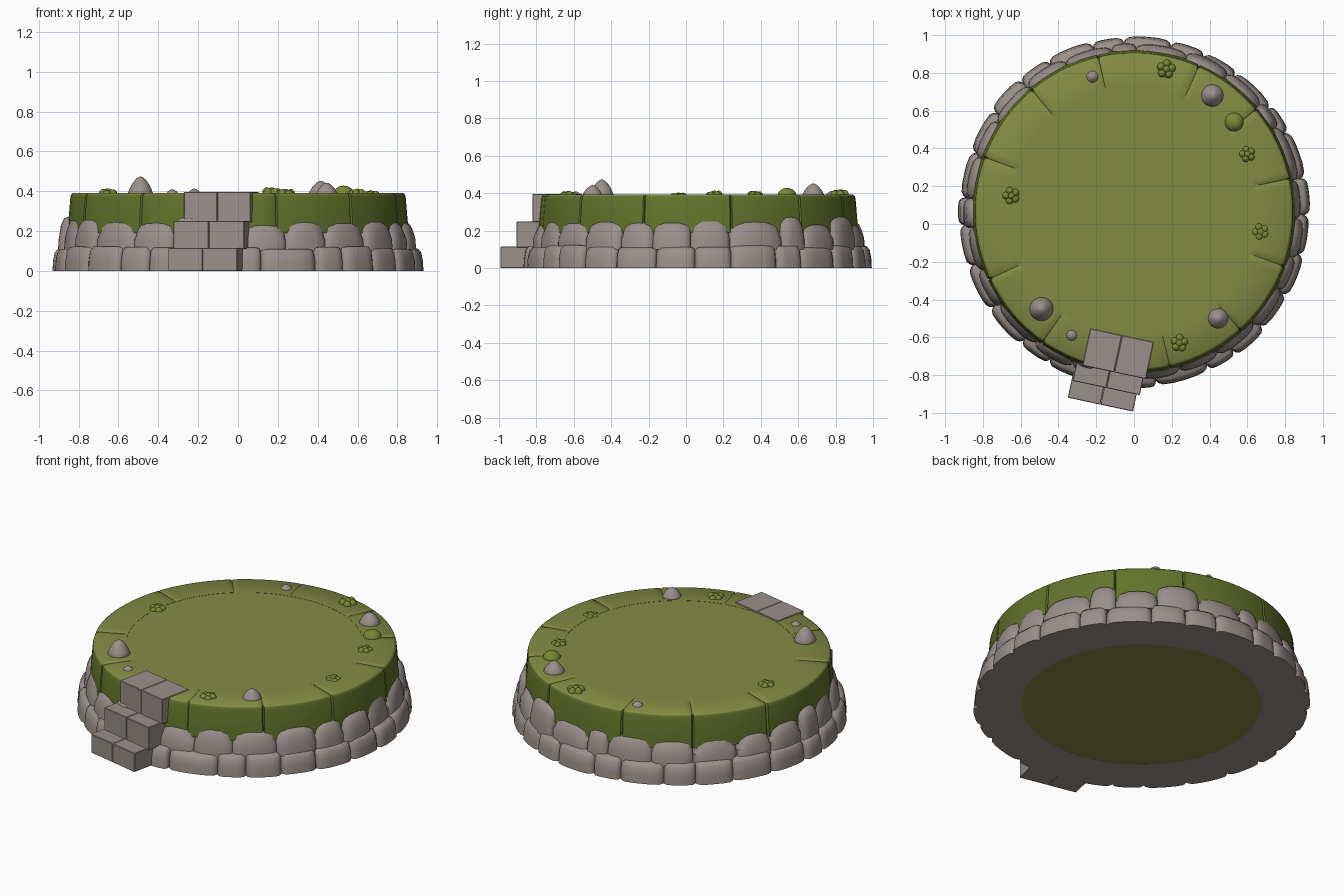
import bpy, bmesh, math, random
from mathutils import Matrix, Vector

if "Cube" in bpy.data.objects:
    bpy.data.objects.remove(bpy.data.objects["Cube"])

random.seed(7)
CX, CY = 0.0, 0.065


def material(name, rgb):
    m = bpy.data.materials.new(name)
    m.diffuse_color = (*rgb, 1)
    m.use_nodes = True
    m.node_tree.nodes["Principled BSDF"].inputs["Base Color"].default_value = m.diffuse_color
    return m


STONE = material("grey stone", (0.32, 0.28, 0.26))
GRASS = material("olive grass", (0.225, 0.26, 0.057))
EDGE = material("dark grass edge", (0.125, 0.17, 0.024))
BUSH = material("bush green", (0.19, 0.25, 0.035))


def finish(bm, name, mats, angle=40):
    bmesh.ops.recalc_face_normals(bm, faces=bm.faces)
    me = bpy.data.meshes.new(name)
    bm.to_mesh(me)
    bm.free()
    for m in mats:
        me.materials.append(m)
    for p in me.polygons:
        p.use_smooth = True
    me.set_sharp_from_angle(angle=math.radians(angle))
    ob = bpy.data.objects.new(name, me)
    bpy.context.collection.objects.link(ob)
    return ob


def block(bm, a0, a1, section, steps):
    """Loft a curved block; section(t) gives (radius, z) points."""
    rings = []
    for t in steps:
        a = a0 + (a1 - a0) * t
        rings.append([bm.verts.new((CX + r * math.cos(a), CY + r * math.sin(a), z))
                      for r, z in section(t)])
    n = len(rings[0])
    for p, q in zip(rings, rings[1:]):
        for i in range(n):
            bm.faces.new((p[i], p[(i + 1) % n], q[(i + 1) % n], q[i]))
    bm.faces.new(rings[0])
    bm.faces.new(rings[-1])


def uneven_angles(count, jitter):
    step = math.tau / count
    cuts = [(i + random.uniform(-jitter, jitter)) * step for i in range(count)]
    return list(zip(cuts, cuts[1:] + [cuts[0] + math.tau]))


STEPS = (0, 0.04, 0.12, 0.3, 0.5, 0.7, 0.88, 0.96, 1)

# lower course of stones
bm = bmesh.new()
for a0, a1 in uneven_angles(27, 0.22):
    ro = random.uniform(0.917, 0.932)
    zt = random.uniform(0.11, 0.125)

    def lower(t):
        e = abs(2 * t - 1) ** 8
        r = ro - 0.028 * e
        z = zt - 0.012 * e
        return [(0.665, 0), (r + 0.003, 0), (r, 0.05), (r - 0.008, z - 0.02),
                (r - 0.025, z), (0.8, z)]
    block(bm, a0, a1, lower, STEPS)
finish(bm, "lower_stones", [STONE], 50)

# upper course of domed stones
bm = bmesh.new()
for a0, a1 in uneven_angles(25, 0.25):
    ro = random.uniform(0.883, 0.905)
    zt = random.choice((0.235, 0.245, 0.25, 0.26, 0.275))
    drop = random.uniform(0.02, 0.04)

    def upper(t):
        u = abs(2 * t - 1)
        r = ro - 0.024 * u ** 6
        z = zt - drop * u ** 3
        return [(0.78, 0.1), (r, 0.1), (r - 0.004, 0.16), (r - 0.015, z - 0.045),
                (r - 0.03, z - 0.012), (0.845, z), (0.78, z)]
    block(bm, a0, a1, upper, STEPS)
finish(bm, "upper_stones", [STONE], 50)

# grass rim made of large blocks, darker on the side
bm = bmesh.new()
cuts = [math.radians(d) for d in (-48, -20, 12, 40, 66, 103, 130, 160, 205, 235, 283, 312)]
for a0, a1 in zip(cuts, cuts[1:]):
    def rim(t):
        e = 1 if t in (0, 1) else 0
        r = 0.842 - 0.008 * e
        z = 0.392 - 0.004 * e
        return [(0.655, 0.19), (r + 0.014, 0.19), (r + 0.01, 0.25), (r, 0.37),
                (r - 0.004, z - 0.008), (r - 0.014, z), (0.655, z)]
    block(bm, a0, a1, rim, [0, 0.015] + [i / 10 for i in range(1, 10)] + [0.985, 1])
bmesh.ops.recalc_face_normals(bm, faces=bm.faces)
for f in bm.faces:
    f.material_index = 0 if f.normal.z > 0.7 else 1
finish(bm, "grass_rim", [GRASS, EDGE])

# central grass plug
bm = bmesh.new()
bmesh.ops.create_cone(bm, cap_ends=True, segments=64, radius1=0.675, radius2=0.675, depth=0.389,
                      matrix=Matrix.Translation((CX, CY, 0.1965)))
finish(bm, "grass_centre", [GRASS])

# stairs: (front centre, half width, depth, bottom, top), each of two slabs
U = Vector((0.978, -0.208, 0))
V = Vector((-0.208, -0.978, 0))
bm = bmesh.new()
for fx, fy, hw, dep, z0, z1 in ((-0.178, -0.956, 0.177, 0.24, 0, 0.115),
                                (-0.147, -0.868, 0.182, 0.24, 0.11, 0.25),
                                (-0.105, -0.785, 0.172, 0.2, 0.245, 0.397)):
    for side in (-1, 1):
        c = Vector((fx, fy, (z0 + z1) / 2)) - V * dep / 2 + U * side * hw / 2
        rot = Matrix((U, -V, Vector((0, 0, 1)))).transposed().to_4x4()
        size = Matrix.Diagonal((hw - 0.001, dep, z1 - z0, 1))
        bmesh.ops.create_cube(bm, size=1, matrix=Matrix.Translation(c) @ rot @ size)
bmesh.ops.bevel(bm, geom=bm.edges[:], offset=0.003, segments=1, affect='EDGES')
finish(bm, "stairs", [STONE], 30)


def mound(bm, x, y, r, h, point=0.0):
    """Round or pointed lump resting in the grass."""
    res = bmesh.ops.create_icosphere(bm, subdivisions=3, radius=1)
    for v in res["verts"]:
        k = 1 - point * max(v.co.z, 0)
        v.co = Vector((x + v.co.x * r * k, y + v.co.y * r * k,
                       0.388 + v.co.z * (h if v.co.z > 0 else 0.02)))


# loose rocks
bm = bmesh.new()
for x, y, r, h in ((-0.49, -0.45, 0.064, 0.086), (0.415, 0.68, 0.06, 0.064),
                   (0.445, -0.5, 0.054, 0.055), (-0.22, 0.78, 0.033, 0.025),
                   (-0.33, -0.59, 0.03, 0.022)):
    mound(bm, x, y, r, h, 0.35)
finish(bm, "loose_rocks", [STONE], 60)

# bushes: one round, the others clusters of small lumps
bm = bmesh.new()
mound(bm, 0.53, 0.54, 0.05, 0.04)
for x, y, r, h in ((0.17, 0.82, 0.05, 0.032), (0.6, 0.37, 0.042, 0.025),
                   (0.67, -0.04, 0.043, 0.015), (-0.65, 0.15, 0.046, 0.026),
                   (0.24, -0.63, 0.046, 0.024)):
    for i in range(5):
        a = i * math.tau / 5 + x
        mound(bm, x + 0.58 * r * math.cos(a), y + 0.58 * r * math.sin(a),
              r * 0.45, h * random.uniform(0.7, 1))
    mound(bm, x, y, r * 0.5, h)
finish(bm, "bushes", [BUSH], 60)
